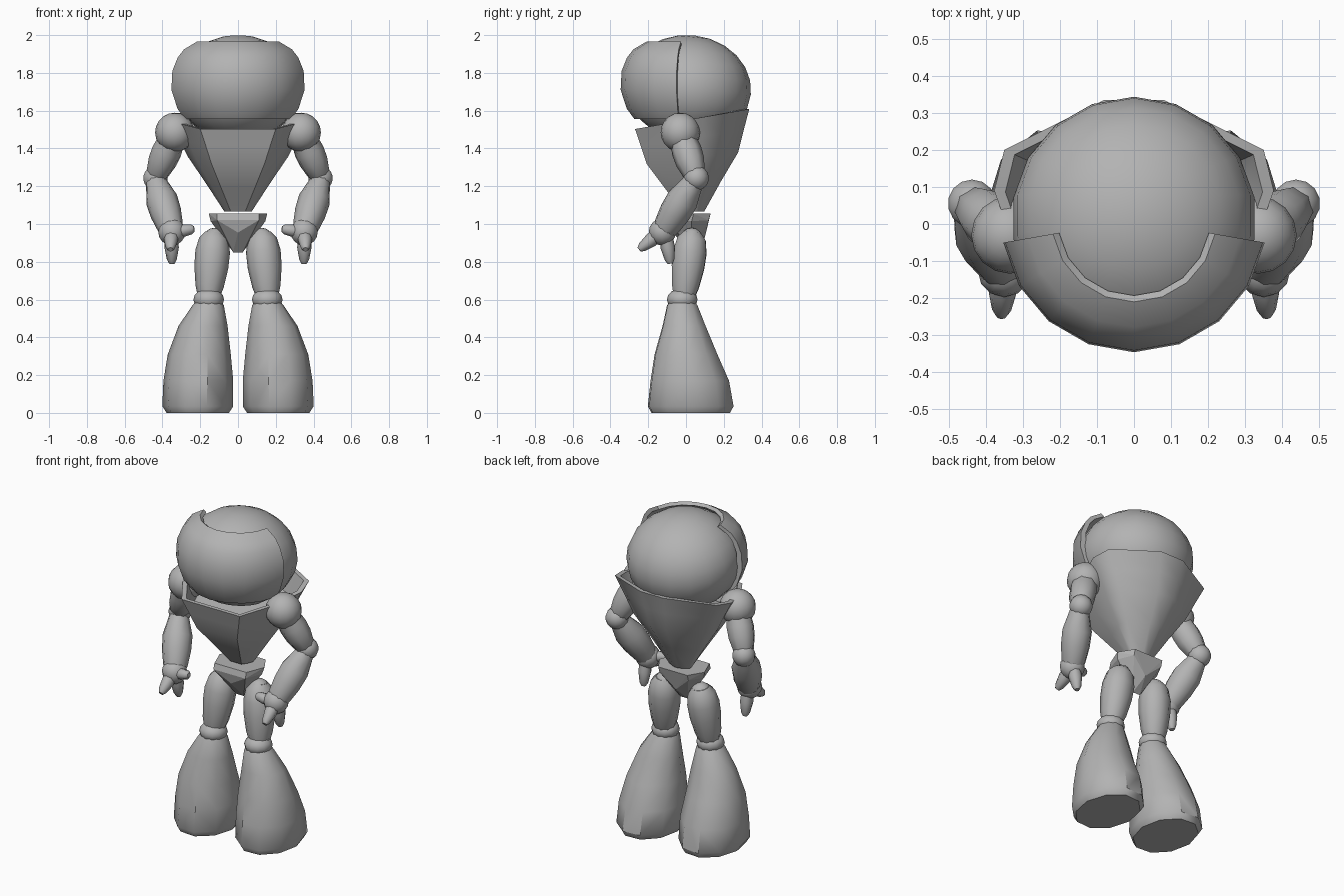
import bpy, bmesh, math
from mathutils import Vector, Matrix

if "Cube" in bpy.data.objects:
    bpy.data.objects.remove(bpy.data.objects["Cube"])

grey = bpy.data.materials.new("plain grey")
grey.diffuse_color = (0.45, 0.45, 0.45, 1)
grey.use_nodes = True
grey.node_tree.nodes["Principled BSDF"].inputs["Base Color"].default_value = grey.diffuse_color


def finish(name, bm, angle=40):
    bmesh.ops.recalc_face_normals(bm, faces=bm.faces)
    me = bpy.data.meshes.new(name)
    bm.to_mesh(me)
    bm.free()
    ob = bpy.data.objects.new(name, me)
    bpy.context.collection.objects.link(ob)
    me.materials.append(grey)
    bpy.ops.object.select_all(action='DESELECT')
    ob.select_set(True)
    bpy.context.view_layer.objects.active = ob
    if angle:
        bpy.ops.object.shade_smooth_by_angle(angle=math.radians(angle))
    return ob


def loft(name, rings, angle=40):
    """Skin closed rings of equal length and cap both ends."""
    bm = bmesh.new()
    loops = [[bm.verts.new(p) for p in r] for r in rings]
    n = len(loops[0])
    for a, b in zip(loops, loops[1:]):
        for i in range(n):
            j = (i + 1) % n
            bm.faces.new((a[i], a[j], b[j], b[i]))
    bm.faces.new(loops[0])
    bm.faces.new(loops[-1])
    return finish(name, bm, angle)


def ball(name, c, r, seg=16, tilt=0):
    bm = bmesh.new()
    bmesh.ops.create_uvsphere(bm, u_segments=seg, v_segments=seg * 2 // 3, radius=1)
    size = Vector(r) if isinstance(r, tuple) else Vector((r, r, r))
    bmesh.ops.transform(bm, verts=bm.verts, matrix=Matrix.Translation(c)
                        @ Matrix.Rotation(tilt, 4, 'X') @ Matrix.Diagonal(size).to_4x4())
    return finish(name, bm, 60)


def limb(name, a, b, profile, sides=10):
    """Round tapered piece from a to b; profile holds (fraction, radius)."""
    a, b = Vector(a), Vector(b)
    q = (b - a).to_track_quat('Z', 'Y')
    rings = []
    for t, r in profile:
        c = a.lerp(b, t)
        rings.append([c + q @ Vector((r * math.cos(k), r * math.sin(k), 0))
                      for k in (2 * math.pi * i / sides for i in range(sides))])
    return loft(name, rings, 50)


# Head
ball("head", (0, 0.015, 1.72), (0.33, 0.33, 0.28), 18, math.radians(-6))

# Face shell wrapped round the front of the head, open at the top
outer = [(1.555, .285), (1.61, .325), (1.71, .358), (1.81, .353), (1.88, .325),
         (1.925, .29), (1.965, .222)]
inner = [(1.555, .25), (1.61, .29), (1.71, .325), (1.81, .322), (1.88, .295),
         (1.915, .265), (1.95, .205)]
rings = []
for i in range(9):
    k = math.radians(-80 + 20 * i)
    rings.append([(r * math.sin(k), 0.012 - r * math.cos(k), z)
                  for z, r in outer + inner[::-1]])
loft("face_shell", rings, 35)

# Torso: tapered shell with a slanted hollow rim
half = [(0.08, .335), (.35, .2), (.377, .09), (.31, -.1), (.2, -.27)]
plan = half + [(-x, y) for x, y in half[::-1]]


def torso_ring(sx, sy, z, slope=0, cy=0.04):
    return [(x * sx, cy + (y - cy) * sy, z + slope * y) for x, y in plan]


loft("torso", [torso_ring(.19, .19, 1.065), torso_ring(.45, .5, 1.21, .06),
               torso_ring(.7, .8, 1.345, .1), torso_ring(.85, .9, 1.45, .14),
               torso_ring(1, 1, 1.55, .175), torso_ring(.92, .92, 1.55, .175),
               torso_ring(.8, .8, 1.42, .15)], 45)

# Pelvis: faceted wedge
pts = [(0, -.07, .955), (0, .1, .93)]
for s in (-1, 1):
    pts += [(s * .155, .04, 1.055), (s * .1, .13, 1.055), (s * .11, -.075, 1.055),
            (s * .145, .03, 1.015), (s * .1, .12, 1.02), (s * .11, -.085, 1.02),
            (s * .025, .02, .85)]
bm = bmesh.new()
for p in pts:
    bm.verts.new(p)
bmesh.ops.convex_hull(bm, input=bm.verts)
bmesh.ops.dissolve_limit(bm, angle_limit=0.03, verts=bm.verts, edges=bm.edges)
finish("pelvis", bm, 0)

# Lower leg outline: height, centre x, centre y, half width, half depth
bell = [(0, .213, .025, .165, .215), (.035, .213, .025, .188, .235),
        (.17, .21, .02, .185, .215), (.31, .205, .0, .167, .172),
        (.46, .185, -.01, .13, .118), (.57, .158, -.02, .083, .083),
        (.6, .155, -.02, .06, .06)]

for s, side in ((-1, "right"), (1, "left")):
    def P(x, y, z):
        return (s * x, y, z)

    # Leg
    ball(side + "_hip", P(.125, .03, .92), .06, 12)
    limb(side + "_thigh", P(.125, .035, .955), P(.155, -.01, .62),
         [(0, .05), (.1, .078), (.3, .092), (.55, .09), (.85, .075), (1, .06)])
    ball(side + "_knee", P(.155, -.02, .6), (.081, .081, .06), 12)
    rings = []
    for z, cx, cy, rx, ry in bell:
        rings.append([P(cx + rx * math.sin(k), cy - ry * math.cos(k), z)
                      for k in (math.radians(-15 + 36 * i) for i in range(10))])
    loft(side + "_lower_leg", rings, 38)

    # Arm
    ball(side + "_shoulder", P(.335, -.03, 1.485), .104)
    limb(side + "_upper_arm", P(.345, -.02, 1.46), P(.437, .05, 1.245),
         [(0, .07), (.35, .08), (.6, .077), (.9, .06), (1, .045)], 8)
    ball(side + "_elbow", P(.437, .055, 1.243), .066, 14)
    limb(side + "_forearm", P(.44, .05, 1.24), P(.35, -.12, .96),
         [(0, .05), (.15, .063), (.4, .085), (.65, .083), (.9, .07), (1, .06)])
    ball(side + "_wrist", P(.35, -.125, .958), .072, 12)

    # Fingers and thumb
    taper = [(0, .036), (.4, .038), (.85, .026), (1, .014)]
    limb(side + "_front_finger", P(.352, -.14, .95), P(.358, -.248, .865), taper, 8)
    limb(side + "_rear_finger", P(.352, -.105, .93), P(.35, -.083, .79), taper, 8)
    limb(side + "_thumb", P(.32, -.14, .96), P(.232, -.15, .975),
         [(0, .03), (.4, .033), (.85, .026), (1, .014)], 8)
